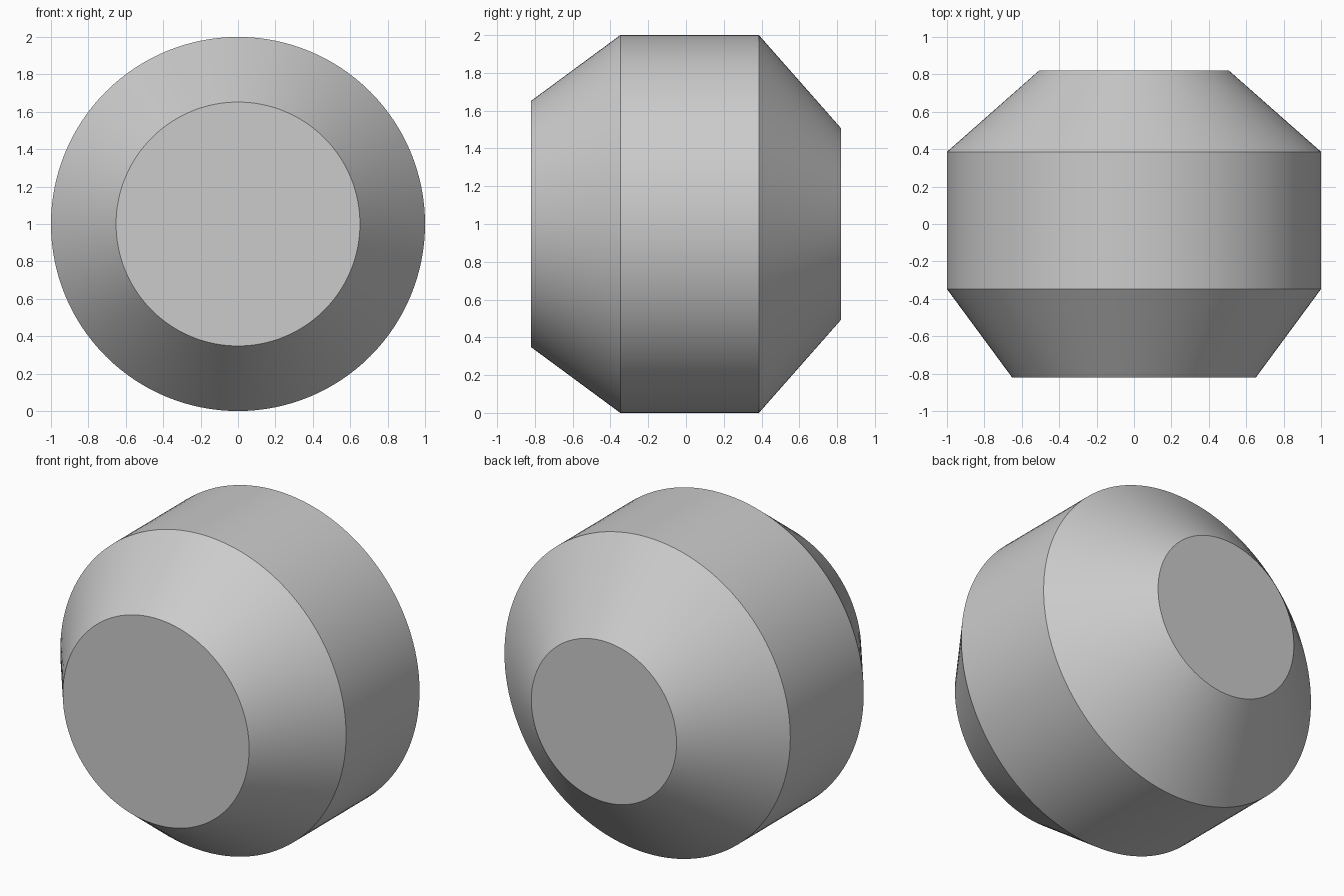
import bpy
import bmesh
from math import cos, sin, tau, radians

cube = bpy.data.objects.get("Cube")
if cube:
    bpy.data.objects.remove(cube, do_unlink=True)

SEGMENTS = 128
# (y, radius) from the front cap to the back cap
PROFILE = [(-0.82, 0.652), (-0.348, 1.0), (0.386, 1.0), (0.82, 0.508)]

# Plain grey surface
grey = bpy.data.materials.new("grey")
grey.use_nodes = True
colour = (0.6, 0.6, 0.6, 1.0)
grey.diffuse_color = colour
grey.node_tree.nodes["Principled BSDF"].inputs["Base Color"].default_value = colour

# Turned drum: two flat caps, two cones and a straight band
bm = bmesh.new()
rings = [[bm.verts.new((r * cos(tau * i / SEGMENTS), y, 1 + r * sin(tau * i / SEGMENTS)))
          for i in range(SEGMENTS)] for y, r in PROFILE]
for a, b in zip(rings, rings[1:]):
    for i in range(SEGMENTS):
        j = (i + 1) % SEGMENTS
        bm.faces.new((a[i], a[j], b[j], b[i]))
bm.faces.new(rings[0])
bm.faces.new(rings[-1])
bmesh.ops.recalc_face_normals(bm, faces=bm.faces)

mesh = bpy.data.meshes.new("bevelled_drum")
bm.to_mesh(mesh)
bm.free()
mesh.materials.append(grey)
drum = bpy.data.objects.new("bevelled_drum", mesh)
bpy.context.collection.objects.link(drum)

# Smooth round the drum, crisp at the rims
bpy.ops.object.select_all(action="DESELECT")
drum.select_set(True)
bpy.context.view_layer.objects.active = drum
bpy.ops.object.shade_smooth_by_angle(angle=radians(25))
